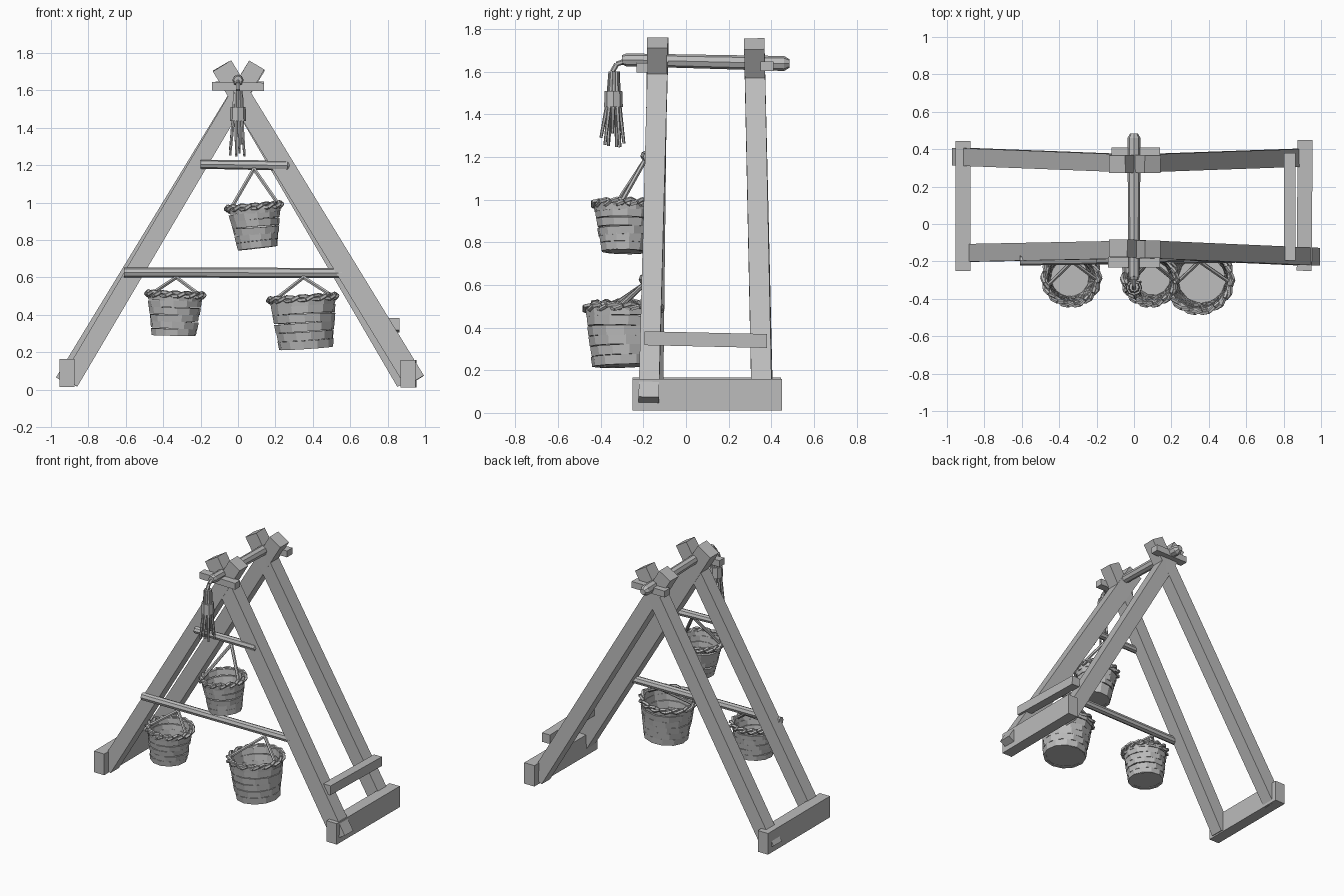
import bpy, bmesh, math, random
from mathutils import Matrix, Vector

random.seed(4)
if "Cube" in bpy.data.objects:
    bpy.data.objects.remove(bpy.data.objects["Cube"])

wood = bpy.data.materials.new("plain_grey")
wood.use_nodes = True
GREY = (0.5, 0.5, 0.5, 1)
wood.diffuse_color = GREY
wood.node_tree.nodes["Principled BSDF"].inputs["Base Color"].default_value = GREY


def finish(bm, name):
    bmesh.ops.recalc_face_normals(bm, faces=bm.faces)
    mesh = bpy.data.meshes.new(name)
    bm.to_mesh(mesh)
    bm.free()
    mesh.materials.append(wood)
    obj = bpy.data.objects.new(name, mesh)
    bpy.context.collection.objects.link(obj)
    return obj


def frame(p, q):
    """Matrix at the middle of p-q, local z along it, local y near world y."""
    d = (q - p).normalized()
    ref = Vector((0, 1, 0)) if abs(d.y) < 0.9 else Vector((0, 0, 1))
    x = ref.cross(d).normalized()
    m = Matrix((x, d.cross(x), d)).transposed().to_4x4()
    m.translation = (p + q) / 2
    return m


def beam(name, p, q, width, depth):
    p, q = Vector(p), Vector(q)
    bm = bmesh.new()
    size = Matrix.Diagonal((width, depth, (q - p).length, 1))
    bmesh.ops.create_cube(bm, size=1, matrix=frame(p, q) @ size)
    return finish(bm, name)


def add_rod(bm, p, q, r1, r2, sides):
    p, q = Vector(p), Vector(q)
    bmesh.ops.create_cone(bm, cap_ends=True, segments=sides, radius1=r1, radius2=r2,
                          depth=(q - p).length, matrix=frame(p, q))


def rod(name, points, radii, sides=8):
    """Chain of tapered rods through the points."""
    bm = bmesh.new()
    for i in range(len(points) - 1):
        add_rod(bm, points[i], points[i + 1], radii[i], radii[i + 1], sides)
    return finish(bm, name)


def add_lathe(bm, profile, sides, matrix, closed=True):
    rings = [[bm.verts.new(matrix @ Vector((r * math.cos(a), r * math.sin(a), z)))
              for a in (math.tau * k / sides for k in range(sides))]
             for r, z in profile]
    pairs = list(zip(rings, rings[1:] + rings[:1])) if closed else list(zip(rings, rings[1:]))
    for a, b in pairs:
        for k in range(sides):
            n = (k + 1) % sides
            bm.faces.new((a[k], a[n], b[n], b[k]))


# Four crossing legs
beam("front_right_leg", (-0.90, -0.155, 0.04), (0.10, -0.135, 1.735), 0.095, 0.095)
beam("front_left_leg", (0.945, -0.175, 0.045), (-0.085, -0.13, 1.73), 0.115, 0.095)
beam("back_right_leg", (-0.93, 0.36, 0.04), (0.10, 0.32, 1.73), 0.10, 0.095)
beam("back_left_leg", (0.895, 0.355, 0.04), (-0.09, 0.32, 1.73), 0.10, 0.095)

# Foot blocks and side rail
beam("right_foot", (-0.915, -0.25, 0.09), (-0.915, 0.445, 0.09), 0.08, 0.15).data.name = "right_foot"
beam("left_foot", (0.91, -0.25, 0.085), (0.915, 0.45, 0.085), 0.08, 0.148)
beam("left_side_rail", (0.832, -0.195, 0.35), (0.832, 0.38, 0.337), 0.062, 0.065)

# Pegs under the leg crossings
beam("front_crosspiece", (-0.14, -0.205, 1.622), (0.14, -0.205, 1.618), 0.045, 0.055)
beam("back_crosspiece", (-0.12, 0.38, 1.625), (0.14, 0.38, 1.625), 0.045, 0.06)

# Ridge pole with worn ends, and the two hanging bars
rod("ridge_pole", [(0, -0.30, 1.655), (0, -0.28, 1.655), (0, 0.46, 1.638), (0, 0.485, 1.638)],
    [0.022, 0.03, 0.035, 0.02])
rod("upper_bar", [(-0.20, -0.19, 1.205), (0.265, -0.175, 1.198), (0.275, -0.175, 1.198)],
    [0.024, 0.027, 0.018])
rod("lower_bar", [(-0.61, -0.195, 0.626), (0.555, -0.18, 0.624)], [0.027, 0.027])


def bucket(name, top, r_top, r_bottom, height, tilt, bands, hook):
    place = Matrix.Translation(top) @ Matrix.Rotation(math.radians(tilt), 4, "Y")
    sides = 12
    # Overlapping hoops, each a little askew
    bm = bmesh.new()
    step = height / bands
    for i in range(bands):
        z = -height + i * step
        r = r_bottom + (r_top - r_bottom) * i / bands
        wobble = (Matrix.Translation((0, 0, z))
                  @ Matrix.Rotation(random.uniform(-0.035, 0.035), 4, "X")
                  @ Matrix.Rotation(random.uniform(-0.035, 0.035), 4, "Y")
                  @ Matrix.Rotation(random.uniform(0, 0.5), 4, "Z"))
        flare = r + (r_top - r_bottom) / bands
        add_lathe(bm, [(r, 0), (flare, step * 0.98), (flare - 0.02, step * 0.98),
                       (r - 0.02, 0)], sides, place @ wobble)
    finish(bm, name + "_hoops")

    # Floor disc
    bm = bmesh.new()
    bmesh.ops.create_cone(bm, cap_ends=True, segments=sides, radius1=r_bottom - 0.005,
                          radius2=r_bottom - 0.005, depth=0.02,
                          matrix=place @ Matrix.Translation((0, 0, 0.012 - height)))
    finish(bm, name + "_floor")

    # Rim of two strands wound around each other
    bm = bmesh.new()
    count = 30
    for phase in (0, math.pi):
        pts = []
        for k in range(count):
            a = math.tau * k / count
            r = r_top - 0.004 + 0.011 * math.cos(7 * a + phase)
            pts.append(place @ Vector((r * math.cos(a), r * math.sin(a),
                                       -0.006 + 0.013 * math.sin(7 * a + phase))))
        for k in range(count):
            add_rod(bm, pts[k], pts[(k + 1) % count], 0.011, 0.011, 5)
    finish(bm, name + "_rim")

    # Carrying cords from the rim to the bar, with a loop at the top
    bm = bmesh.new()
    for a in (-0.1, math.pi + 0.35):
        end = place @ Vector((0.93 * r_top * math.cos(a), 0.93 * r_top * math.sin(a), -0.01))
        add_rod(bm, end, hook, 0.011, 0.011, 6)
        bmesh.ops.create_icosphere(bm, subdivisions=1, radius=0.018,
                                   matrix=Matrix.Translation(end))
    finish(bm, name + "_cords")


bucket("upper_bucket", (0.085, -0.29, 0.985), 0.145, 0.108, 0.23, -5, 6, (0.085, -0.195, 1.18))
bucket("right_bucket", (-0.335, -0.285, 0.515), 0.15, 0.12, 0.225, 2, 6, (-0.33, -0.20, 0.60))
bucket("left_bucket", (0.345, -0.295, 0.495), 0.18, 0.145, 0.275, -4, 6, (0.35, -0.20, 0.60))

# Straw bundle: hook cord, binding band and fanned strands
rod("bundle_cord", [(0, -0.27, 1.655), (0, -0.325, 1.635), (0, -0.345, 1.60), (0, -0.335, 1.58)],
    [0.012, 0.012, 0.012, 0.012], 6)
bm = bmesh.new()
add_lathe(bm, [(0.044, 1.435), (0.041, 1.51), (0.02, 1.51), (0.02, 1.435)], 8,
          Matrix.Translation((0, -0.34, 0)))
finish(bm, "bundle_band")
bm = bmesh.new()
for k in range(9):
    a = math.tau * k / 9
    c, s = math.cos(a), math.sin(a)
    inner = 0.4 if k % 3 == 0 else 1
    waist = (0.024 * c, -0.34 + 0.024 * s, 1.47)
    tip = (0.045 * inner * c, -0.345 + 0.055 * inner * s, 1.27 + random.uniform(-0.04, 0.04))
    add_rod(bm, (0.018 * c, -0.337 + 0.018 * s, 1.60), waist, 0.009, 0.011, 6)
    add_rod(bm, waist, tip, 0.011, 0.007, 6)
finish(bm, "bundle_strands")
